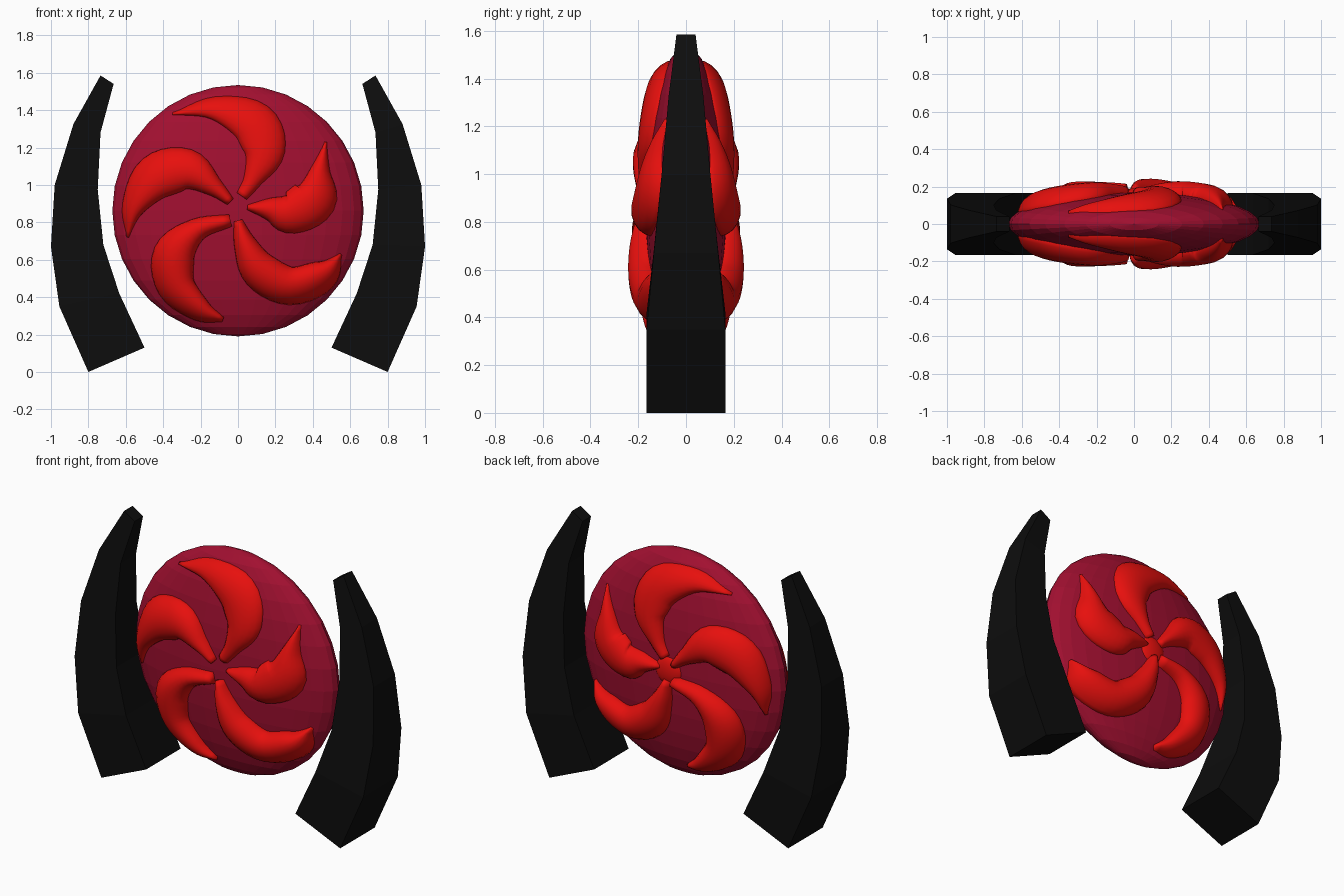
import bpy, bmesh, math
from mathutils import Vector

cube = bpy.data.objects.get("Cube")
if cube:
    bpy.data.objects.remove(cube, do_unlink=True)

CENTRE_Z, RADIUS, HALF_DEPTH = 0.862, 0.672, 0.17


def material(name, colour):
    mat = bpy.data.materials.new(name)
    mat.use_nodes = True
    mat.diffuse_color = (*colour, 1)
    mat.node_tree.nodes["Principled BSDF"].inputs["Base Color"].default_value = (*colour, 1)
    return mat


black = material("black", (0.004, 0.004, 0.004))
crimson = material("crimson", (0.36, 0.005, 0.03))
red = material("bright red", (0.8, 0.005, 0.004))


def finish(bm, name, mat, smooth=False):
    bmesh.ops.recalc_face_normals(bm, faces=bm.faces)
    mesh = bpy.data.meshes.new(name)
    bm.to_mesh(mesh)
    bm.free()
    mesh.materials.append(mat)
    for face in mesh.polygons:
        face.use_smooth = smooth
    obj = bpy.data.objects.new(name, mesh)
    bpy.context.collection.objects.link(obj)
    return obj


def loft(name, rings, mat, smooth=False):
    """Skin a list of closed rings and cap both ends."""
    bm = bmesh.new()
    rows = [[bm.verts.new(p) for p in ring] for ring in rings]
    for a, b in zip(rows, rows[1:]):
        for i in range(len(a)):
            j = (i + 1) % len(a)
            bm.faces.new((a[i], a[j], b[j], b[i]))
    bm.faces.new(rows[0])
    bm.faces.new(rows[-1])
    return finish(bm, name, mat, smooth)


def ellipsoid(name, location, scale, mat, smooth=False):
    bm = bmesh.new()
    bmesh.ops.create_uvsphere(bm, u_segments=32, v_segments=16, radius=1)
    bmesh.ops.scale(bm, vec=scale, verts=bm.verts)
    obj = finish(bm, name, mat, smooth)
    obj.location = location
    return obj


def spline(points, steps):
    """Smooth path through the points, with width carried along."""
    pts = [Vector(p) / 100 for p in points]
    pts = [2 * pts[0] - pts[1]] + pts + [2 * pts[-1] - pts[-2]]
    path = []
    for a, b, c, d in zip(pts, pts[1:], pts[2:], pts[3:]):
        for k in range(steps):
            t = k / steps
            path.append((2 * b + (c - a) * t + (2 * a - 5 * b + 4 * c - d) * t**2
                         + (3 * b - a - 3 * c + d) * t**3) / 2)
    return path + [pts[-2]]


def disc_surface(x, z):
    r2 = (x * x + (z - CENTRE_Z) ** 2) / RADIUS**2
    return HALF_DEPTH * math.sqrt(max(0, 1 - r2))


def blade(name, points, bulge):
    """Curved swelling that lies on the disc, repeated on the back."""
    path = spline(points, 5)
    rings = []
    for i, p in enumerate(path):
        tangent = path[min(i + 1, len(path) - 1)] - path[max(i - 1, 0)]
        side = Vector((tangent.y, -tangent.x)).normalized()
        width = max(p.z, 0.004) + 0.004
        height = bulge * (1 - math.exp(-width / 0.055)) + 0.012
        ring = []
        for k in range(18):
            angle = math.tau * k / 18
            x = p.x + side.x * width * math.cos(angle)
            z = p.y + side.y * width * math.cos(angle)
            lift = math.sin(angle) * (height if angle < math.pi else 0.02)
            ring.append((x, -(disc_surface(x, z) - 0.012 + lift), z))
        rings.append(ring)
    obj = loft(name, rings, red, True)
    mirror = obj.modifiers.new("back copy", "MIRROR")
    mirror.use_axis = (False, True, False)
    mirror.use_mirror_merge = False


# Flattened round body
ellipsoid("disc", (0, 0, CENTRE_Z), (RADIUS, HALF_DEPTH, RADIUS), crimson)

# Swirl blades, tip to root: x, z and half width in hundredths
blade("top_blade", [(-35, 138, 0), (-13, 141, 6), (8, 133, 12),
                    (14, 118, 11), (8, 103, 5), (2, 94, 3)], 0.06)
blade("right_upper_blade", [(-59, 72, 0), (-56, 88, 6), (-44, 104, 12),
                            (-27, 108, 11), (-13, 99, 5), (-4, 91, 2)], 0.085)
blade("right_lower_blade", [(-8, 28, 1), (-20, 33, 6), (-33, 46, 10),
                            (-34, 63, 11), (-22, 76, 6), (-4, 81, 3)], 0.1)
blade("left_lower_blade", [(55, 63, 0), (46, 52, 8), (28, 46, 10),
                           (12, 54, 10), (4, 68, 6), (0, 81, 2)], 0.11)
blade("left_upper_blade", [(47, 123, 0), (44, 108, 5), (41, 93, 12),
                           (28, 85, 11), (17, 87, 6), (5, 88, 1)], 0.085)

# Small hub joining the blades on the back
ellipsoid("back_hub", (0, 0.155, CENTRE_Z), (0.09, 0.035, 0.09), red, True)

# Side arms: outer x, z, inner x, z, half depth
ARM = [(0.80, 0.0, 0.50, 0.13, 0.165), (0.955, 0.35, 0.635, 0.42, 0.165),
       (1.0, 0.67, 0.72, 0.68, 0.135), (0.98, 1.0, 0.75, 0.975, 0.102),
       (0.88, 1.325, 0.735, 1.28, 0.073), (0.735, 1.585, 0.665, 1.54, 0.04)]
for name, s in (("left_arm", 1), ("right_arm", -1)):
    loft(name, [[(s * xo, -d, zo), (s * xo, d, zo), (s * xi, d, zi), (s * xi, -d, zi)]
                for xo, zo, xi, zi, d in ARM], black)
